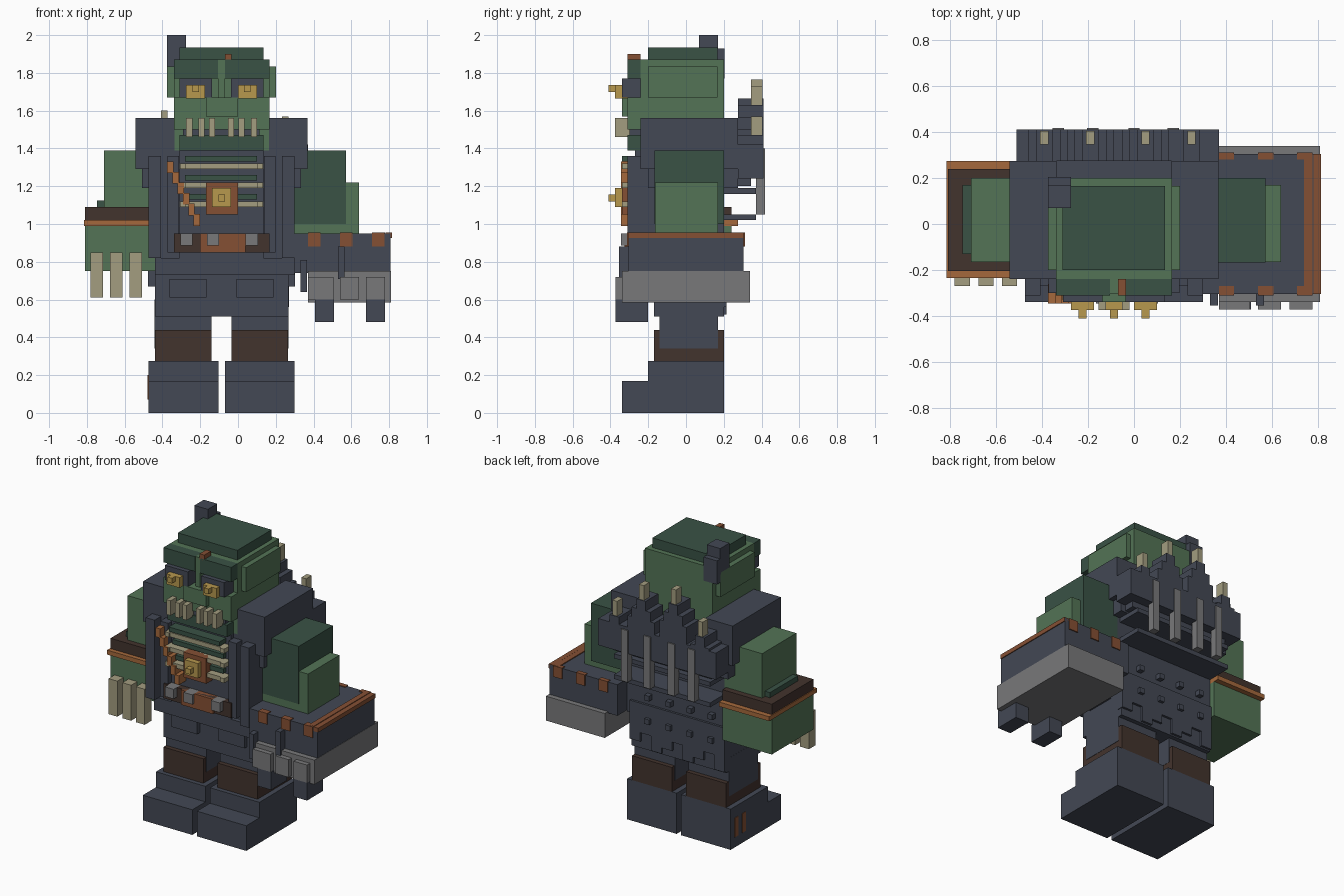
import bpy
import bmesh
from mathutils import Matrix

cube = bpy.data.objects.get("Cube")
if cube:
    bpy.data.objects.remove(cube, do_unlink=True)

MID = -.087  # the body's own mirror plane


def paint(name, *rgb):
    mat = bpy.data.materials.new(name)
    mat.use_nodes = True
    mat.diffuse_color = (*rgb, 1)
    mat.node_tree.nodes["Principled BSDF"].inputs["Base Color"].default_value = (*rgb, 1)
    return mat


slate = paint("slate metal", .056, .065, .089)
green = paint("green skin", .087, .174, .093)
moss = paint("dark green", .041, .084, .06)
bone = paint("bone", .367, .337, .216)
gold = paint("gold", .474, .314, .076)
copper = paint("copper", .376, .141, .045)
rust = paint("rust", .235, .08, .034)
brown = paint("brown leather", .055, .033, .026)
steel = paint("grey steel", .19, .19, .195)


def box(name, mat, x, y, z):
    """Block spanning the given ranges on each axis."""
    mesh = bpy.data.meshes.new(name)
    bm = bmesh.new()
    bmesh.ops.create_cube(bm, size=1)
    spans = (x, y, z)
    size = Matrix.Diagonal([abs(b - a) for a, b in spans]).to_4x4()
    move = Matrix.Translation([(a + b) / 2 for a, b in spans])
    bm.transform(move @ size)
    bm.to_mesh(mesh)
    bm.free()
    mesh.materials.append(mat)
    obj = bpy.data.objects.new(name, mesh)
    bpy.context.collection.objects.link(obj)
    return obj


def pair(name, mat, x, y, z):
    """Two blocks mirrored about the body's middle; x is the distance from it."""
    box("left_" + name, mat, (MID + x[0], MID + x[1]), y, z)
    box("right_" + name, mat, (MID - x[1], MID - x[0]), y, z)


# Boots and legs
pair("boot_foot", slate, (.017, .387), (-.34, .2), (0, .17))
pair("boot_ankle", slate, (.017, .387), (-.2, .2), (.17, .275))
pair("knee_wrap", brown, (.053, .352), (-.17, .2), (.275, .44))
pair("thigh", slate, (.052, .354), (-.14, .17), (.34, .6))
for y in (.06, .14):
    box("boot_rust_patch", rust, (-.478, -.47), (y - .02, y + .02), (.07, .2))

# Pelvis and belt skirt
box("pelvis", slate, (-.44, .267), (-.17, .2), (.51, .78))
pair("skirt_plate", slate, (.08, .275), (-.2, -.17), (.61, .71))
pair("hip_pouch", slate, (.35, .39), (-.1, .1), (.67, .8))
box("waist_band", slate, (-.44, .3), (-.27, .2), (.73, .82))

# Torso
box("torso", slate, (-.44, .3), (-.24, .2), (.8, 1.39))
pair("shoulder", slate, (.25, .455), (-.24, .275), (1.29, 1.56))
pair("shoulder_underside", slate, (.34, .42), (-.2, .275), (1.19, 1.29))
pair("back_flank", slate, (.25, .387), (.2, .275), (1.19, 1.3))
pair("outer_strap", slate, (.32, .387), (-.31, -.24), (.82, 1.36))
pair("inner_strap", slate, (.225, .285), (-.3, -.24), (.85, 1.36))
box("chest_panel", slate, (-.31, .135), (-.27, -.24), (.82, 1.39))
box("collar", moss, (-.28, .1), (-.34, -.24), (1.33, 1.36))

# Rib cage
for i in range(3):
    z = 1.09 + i / 10
    box("rib", bone, (-.31, .135), (-.33, -.26), (z, z + .03))
    box("rib_gap_skin", moss, (-.28, .1), (-.3, -.26), (z + .04, z + .07))
    pair("rib_end", bone, (.19, .22), (-.34, -.26), (z, z + .03))

# Copper pipe stepping down the chest
for i in range(6):
    x, z = -.375 + i * .028, 1.27 - i * .056
    box("chest_pipe", copper, (x, x + .034), (-.345, -.26), (z, z + .062))

# Chest gem
box("gem_plate", rust, (-.17, 0), (-.34, -.26), (1.05, 1.22))
box("gem", gold, (-.137, -.037), (-.375, -.3), (1.09, 1.19))
box("gem_tip", gold, (-.104, -.07), (-.41, -.3), (1.12, 1.155))

# Belt
box("belt", brown, (-.34, .166), (-.31, -.24), (.85, .95))
box("belt_buckle", rust, (-.2, .04), (-.325, -.24), (.85, .95))
for x in (-.305, -.165, .04):
    box("belt_stud", steel, (x, x + .065), (-.345, -.24), (.885, .95))

# Head
box("head", green, (-.34, .166), (-.24, .2), (1.39, 1.87))
box("crown", moss, (-.31, .135), (-.2, .166), (1.87, 1.935))
pair("cheek", green, (.25, .288), (-.2, .166), (1.67, 1.835))
pair("brow", moss, (.018, .253), (-.31, -.24), (1.77, 1.87))
box("nose_bridge", green, (-.105, -.07), (-.305, -.24), (1.65, 1.87))
box("brow_stud", rust, (-.07, -.035), (-.31, -.24), (1.86, 1.9))
box("muzzle", green, (-.34, .166), (-.31, -.24), (1.5, 1.67))
box("snout", green, (-.17, 0), (-.34, -.24), (1.57, 1.67))
box("jaw", moss, (-.31, .135), (-.31, -.24), (1.39, 1.47))
box("mouth", slate, (-.29, .115), (-.3, -.24), (1.46, 1.5))
pair("eye_socket", slate, (.05, .222), (-.34, -.24), (1.67, 1.77))
pair("eye", gold, (.087, .187), (-.375, -.3), (1.665, 1.735))
pair("pupil", gold, (.12, .154), (-.41, -.3), (1.7, 1.735))
for dx in (.035, .09, .155):
    pair("fang", bone, (dx, dx + .032), (-.375, -.28), (1.46, 1.56))
box("horn", slate, (-.375, -.275), (.07, .17), (1.82, 2))
box("horn_root", slate, (-.375, -.275), (.1, .205), (1.77, 1.93))

# Spiked back hump
box("hump", slate, (-.51, .37), (.275, .41), (1.24, 1.42))
box("hump_lower_edge", slate, (-.44, .3), (.275, .345), (1.2, 1.26))
for x, top in ((-.39, 1.6), (-.19, 1.765), (.05, 1.73), (.25, 1.57)):
    box("hump_spike", bone, (x - .018, x + .018), (.345, .405), (top - .15, top))
    for tier, half in enumerate((.1, .07, .035)):
        base = top - .1 - (2 - tier) * .065
        box("hump_tier", slate, (x - half, x + half), (.275, .41), (1.35, base))
for z in (1.02, 1.16):
    box("hump_slat", slate, (-.44, .28), (.2, .37), (z, z + .03))
for x in (-.33, -.18, 0, .17):
    box("hump_bar", steel, (x - .025, x + .025), (.37, .418), (1.05, 1.4))

# Back skirt with a ragged hem and rivets
for i in range(9):
    x = -.44 + i * .079
    hem = (.52, .62, .56)[i % 3]
    box("back_skirt_strip", slate, (x, x + .079), (.17, .215), (hem, .82))
    if i % 2:
        for z in (.7, .86):
            box("back_rivet", slate, (x, x + .035), (.2, .235), (z, z + .035))

# Right arm, bracer and claws
box("right_upper_arm", green, (-.71, -.43), (-.165, .2), (1.05, 1.39))
box("right_elbow", moss, (-.747, -.5), (-.13, .17), (1.06, 1.125))
box("right_bracer", brown, (-.81, -.44), (-.205, .24), (1.02, 1.09))
box("right_bracer_trim", copper, (-.815, -.44), (-.235, .275), (.99, 1.02))
box("right_forearm", green, (-.81, -.44), (-.205, .24), (.75, .99))
for x in (-.78, -.677, -.575):
    box("right_claw", bone, (x, x + .066), (-.27, -.2), (.61, .85))

# Left arm
box("left_upper_arm", moss, (.29, .572), (-.168, .2), (1, 1.39))
box("left_elbow", green, (.29, .64), (-.165, .17), (.93, 1.22))

# Left gauntlet
box("gauntlet", slate, (.3, .808), (-.305, .305), (.74, .95))
box("gauntlet_guard", steel, (.37, .81), (-.34, .34), (.585, .75))
box("gauntlet_top_trim", rust, (.74, .777), (-.3, .305), (.9, .956))
for x in (.37, .54, .71):
    box("gauntlet_front_tab", rust, (x, x + .066), (-.312, -.27), (.88, .955))
    box("gauntlet_back_tab", rust, (x, x + .066), (.28, .312), (.88, .955))
box("gauntlet_side_trim", rust, (.78, .814), (-.305, .305), (.925, .954))
for x, wide in ((.37, .135), (.54, .1), (.677, .1)):
    box("gauntlet_knuckle", steel, (x, x + wide), (-.372, -.3), (.6, .72))
for x in (.408, .677):
    box("gauntlet_finger", slate, (x, x + .1), (-.372, -.2), (.48, .6))
for x, z in ((.33, .64), (.53, .71)):
    box("gauntlet_chain", slate, (x, x + .035), (-.355, -.28), (z, z + .17))
